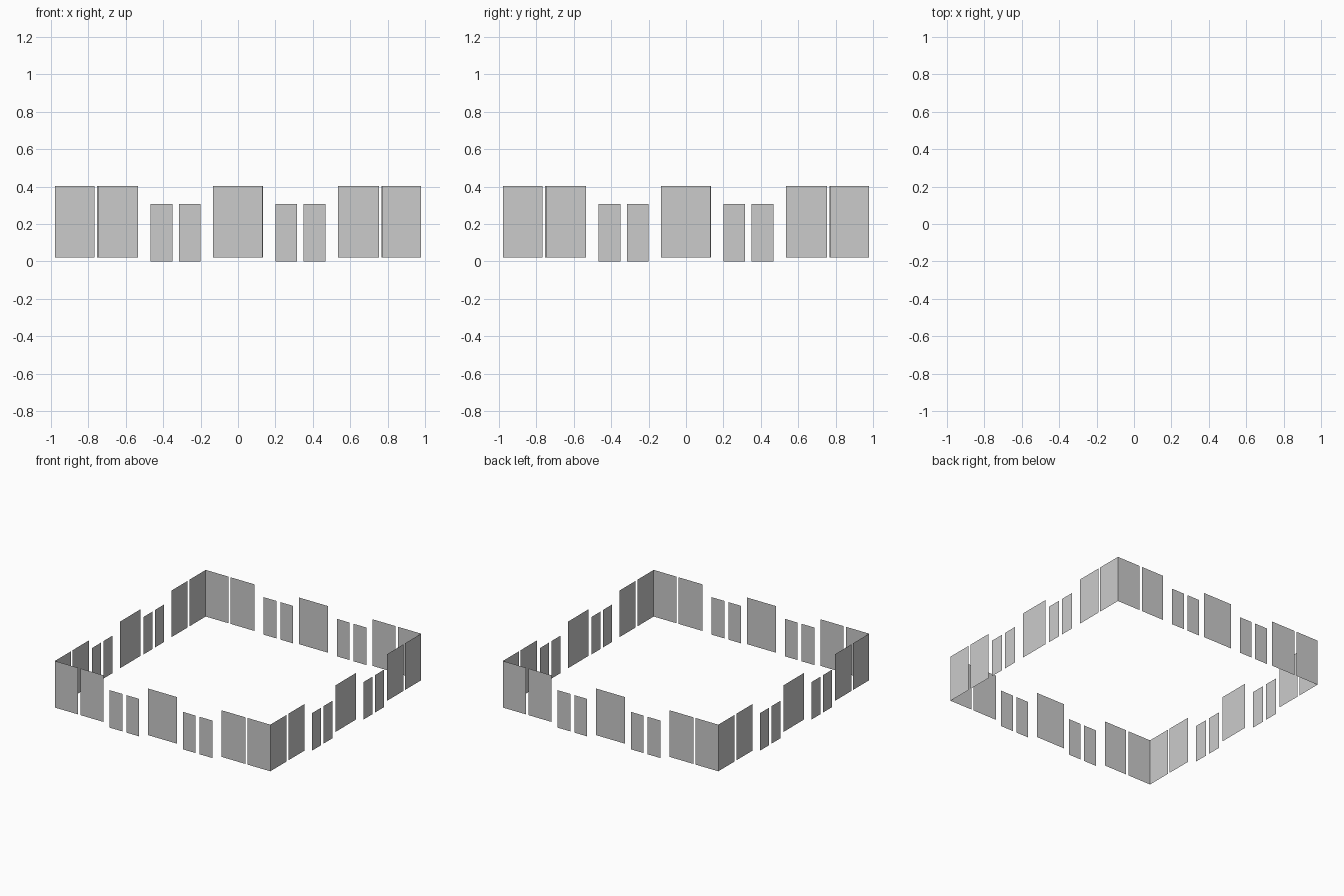
import bpy
from math import pi
from mathutils import Matrix

if "Cube" in bpy.data.objects:
    bpy.data.objects.remove(bpy.data.objects["Cube"])

# Panel spans along one side (left to right): (start, end)
LARGE = [(-0.979, -0.767), (-0.745, -0.535), (-0.133, 0.132), (0.534, 0.753), (0.771, 0.979)]
SMALL = [(-0.468, -0.35), (-0.315, -0.20), (0.20, 0.315), (0.35, 0.468)]


def panel(name, span, depth, z0, z1, turn):
    """Single-sheet upright panel on the front side, turned to face its own side."""
    a, b = span
    mesh = bpy.data.meshes.new(name)
    mesh.from_pydata([(a, -depth, z0), (b, -depth, z0), (b, -depth, z1), (a, -depth, z1)],
                     [], [(0, 1, 2, 3)])
    mesh.transform(Matrix.Rotation(turn, 4, 'Z'))
    obj = bpy.data.objects.new(name, mesh)
    bpy.context.collection.objects.link(obj)


# Four sides of the square ring
for i, side in enumerate(("front", "right", "back", "left")):
    turn = i * pi / 2
    # tall panels, slightly raised and set in
    for n, span in enumerate(LARGE, 1):
        panel(f"{side}_large_panel_{n}", span, 0.979, 0.02, 0.403, turn)
    # low narrow panels on the outer line
    for n, span in enumerate(SMALL, 1):
        panel(f"{side}_small_panel_{n}", span, 1.0, 0.0, 0.308, turn)
